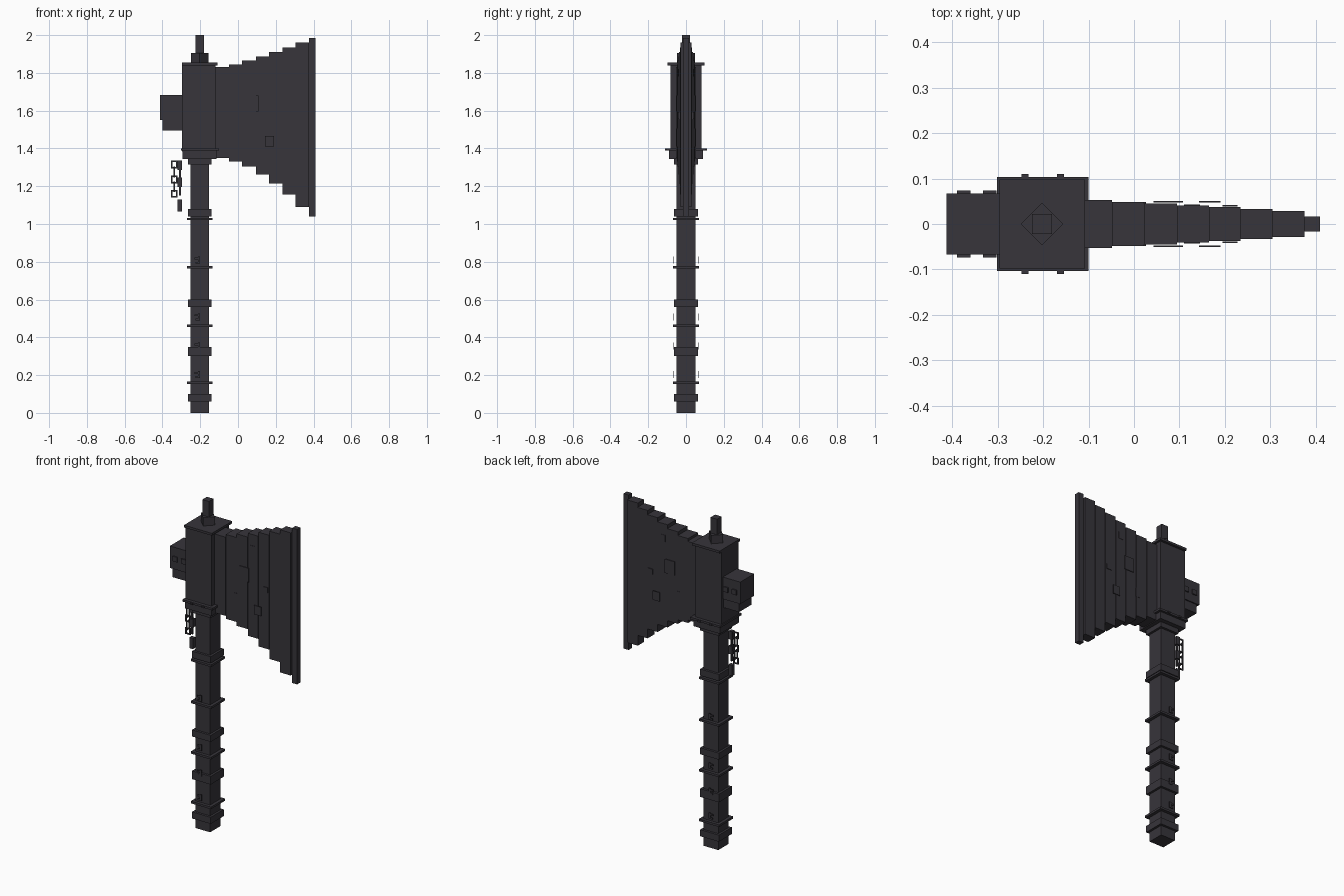
import bpy, math
from mathutils import Matrix, Vector

if "Cube" in bpy.data.objects:
    bpy.data.objects.remove(bpy.data.objects["Cube"])

iron = bpy.data.materials.new("dark_iron")
iron.diffuse_color = (0.038, 0.035, 0.043, 1)
iron.use_nodes = True
iron.node_tree.nodes["Principled BSDF"].inputs["Base Color"].default_value = iron.diffuse_color
CX = -0.203  # handle axis


def boxes(name, parts, rot=0.0):
    """One object made of boxes given as (x0, x1, y0, y1, z0, z1)."""
    verts, faces = [], []
    for x0, x1, y0, y1, z0, z1 in parts:
        n = len(verts)
        verts += [(x, y, z) for z in (z0, z1)
                  for x, y in ((x0, y0), (x1, y0), (x1, y1), (x0, y1))]
        faces += [[n + i for i in f] for f in
                  ((3, 2, 1, 0), (4, 5, 6, 7), (0, 1, 5, 4),
                   (1, 2, 6, 5), (2, 3, 7, 6), (3, 0, 4, 7))]
    if rot:
        pivot = Vector((CX, 0, 0))
        m = Matrix.Rotation(rot, 3, 'Z')
        verts = [m @ (Vector(v) - pivot) + pivot for v in verts]
    me = bpy.data.meshes.new(name)
    me.from_pydata(verts, [], faces)
    me.materials.append(iron)
    ob = bpy.data.objects.new(name, me)
    bpy.context.collection.objects.link(ob)
    return ob


def sym(x0, x1, hy, z0, z1):
    return (x0, x1, -hy, hy, z0, z1)


def column(r, z0, z1):
    return sym(CX - r, CX + r, r, z0, z1)


def both_sides(x0, x1, ya, yb, z0, z1):
    return [(x0, x1, ya, yb, z0, z1), (x0, x1, -yb, -ya, z0, z1)]


# Handle with wide bands and thin collars
boxes("handle", [column(0.049, 0, 1.33)])
for z0, z1 in ((0.06, 0.10), (0.30, 0.35), (0.56, 0.60), (1.04, 1.08), (1.315, 1.347)):
    boxes("handle_band", [column(0.063, z0, z1)])
for z in (0.153, 0.456, 0.764, 1.02):
    boxes("handle_collar", [column(0.068, z, z + 0.013)])

# Small raised marks floating over the handle faces
for z in (0.185, 0.335, 0.49, 0.79):
    marks = []
    for p in ((-0.212, -0.2, z, z + 0.037), (-0.23, -0.212, z + 0.022, z + 0.032),
              (-0.225, -0.212, z, z + 0.01)):
        marks += both_sides(p[0], p[1], 0.063, 0.067, p[2], p[3])
    boxes("handle_mark", marks)

# Head block, its plates and rivets
boxes("head", [sym(-0.296, -0.12, 0.083, 1.385, 1.845)])
boxes("head_foot", [sym(-0.293, -0.115, 0.09, 1.345, 1.39)])
boxes("head_lower_plate", [sym(-0.302, -0.1, 0.103, 1.388, 1.401)])
boxes("head_upper_plate", [sym(-0.296, -0.108, 0.098, 1.84, 1.854)])
rivets = []
for x in (-0.24, -0.162):
    rivets += both_sides(x - 0.008, x + 0.008, 0.08, 0.11, 1.389, 1.399)
boxes("head_rivets", rivets)

# Top finial: base turned 45 degrees and a square spike
boxes("finial_base", [column(0.033, 1.85, 1.905)], math.radians(45))
boxes("finial_spike", [column(0.022, 1.85, 2.0)])

# Rear hammer
boxes("hammer", [sym(-0.413, -0.29, 0.067, 1.55, 1.684)])
boxes("hammer_lower", [sym(-0.40, -0.29, 0.06, 1.495, 1.55)])
studs = []
for x in (-0.375, -0.318):
    studs += both_sides(x - 0.015, x + 0.015, 0.06, 0.074, 1.6, 1.63)
boxes("hammer_studs", studs)

# Stepped blade: start x, half thickness, bottom, top
steps = [(-0.122, 0.053, 1.35, 1.83), (-0.048, 0.048, 1.33, 1.845),
         (0.022, 0.045, 1.305, 1.866), (0.095, 0.041, 1.262, 1.888),
         (0.165, 0.037, 1.214, 1.911), (0.235, 0.033, 1.155, 1.935),
         (0.305, 0.029, 1.09, 1.96), (0.376, 0.016, 1.04, 1.985)]
ends = [s[0] for s in steps[1:]] + [0.41]
for (x0, hy, z0, z1), x1 in zip(steps, ends):
    boxes("blade_step", [sym(x0, x1, hy, z0, z1)])

# Patches on both blade faces
for x0, x1, y, z0, z1 in ((0.043, 0.108, 0.047, 1.595, 1.68),
                          (0.143, 0.19, 0.047, 1.41, 1.465),
                          (0.195, 0.228, 0.038, 1.557, 1.59),
                          (-0.01, 0.026, 0.045, 1.45, 1.505),
                          (0.11, 0.145, 0.039, 1.78, 1.82)):
    boxes("blade_patch", both_sides(x0, x1, y, y + 0.004, z0, z1))


def link_front(x, z0, z1, w, t):
    """Square link facing front."""
    a, b = x - w, x + w
    return [sym(a, a + t, t / 2, z0, z1), sym(b - t, b, t / 2, z0, z1),
            sym(a, b, t / 2, z0, z0 + t), sym(a, b, t / 2, z1 - t, z1)]


def link_side(x, z0, z1, w, t):
    """Square link facing sideways."""
    return [(x - t / 2, x + t / 2, -w, -w + t, z0, z1), (x - t / 2, x + t / 2, w - t, w, z0, z1),
            (x - t / 2, x + t / 2, -w, w, z0, z0 + t), (x - t / 2, x + t / 2, -w, w, z1 - t, z1)]


# Hanging chain: front-facing links joined by side-facing ones
chain = []
for z0, z1 in ((1.295, 1.335), (1.215, 1.257), (1.14, 1.18)):
    chain += link_front(-0.337, z0, z1, 0.017, 0.007)
for z0, z1 in ((1.245, 1.305), (1.17, 1.225)):
    chain += link_side(-0.337, z0, z1, 0.017, 0.007)
boxes("chain", chain)

# Hanging strap with weights, next to the chain
strap = [sym(-0.32, -0.296, 0.012, z0, z1) for z0, z1 in
         ((1.285, 1.335), (1.195, 1.245), (1.065, 1.13))]
boxes("strap", strap + [sym(-0.312, -0.303, 0.005, 1.15, 1.29)])
